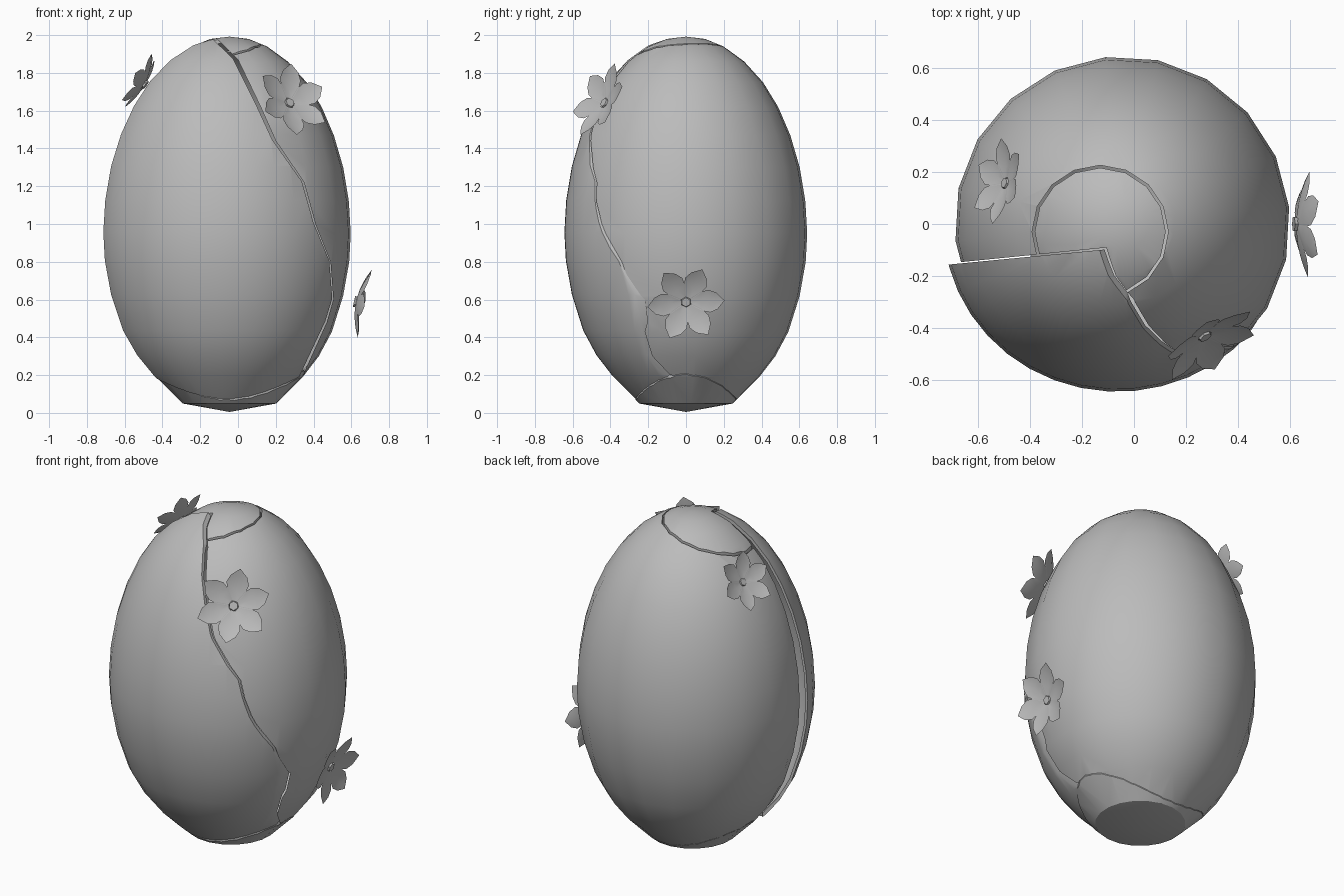
import bpy, bmesh, math
from mathutils import Vector, Matrix

if "Cube" in bpy.data.objects:
    bpy.data.objects.remove(bpy.data.objects["Cube"])

CX = -0.045
grey = bpy.data.materials.new("shell grey")
grey.diffuse_color = (0.5, 0.5, 0.5, 1)
grey.use_nodes = True
grey.node_tree.nodes["Principled BSDF"].inputs["Base Color"].default_value = grey.diffuse_color

# egg outline as (radius, height)
OUTLINE = [(0, .005), (.25, .05), (.39, .19), (.475, .3), (.545, .43), (.605, .62), (.637, .8),
           (.645, .95), (.635, 1.12), (.605, 1.3), (.555, 1.47), (.49, 1.62), (.41, 1.75),
           (.31, 1.86), (.2, 1.94), (.1, 1.98), (0, 1.992)]


def make(name, bm):
    bmesh.ops.recalc_face_normals(bm, faces=bm.faces)
    me = bpy.data.meshes.new(name)
    bm.to_mesh(me)
    bm.free()
    me.materials.append(grey)
    ob = bpy.data.objects.new(name, me)
    bpy.context.collection.objects.link(ob)
    return ob


def smooth(ob):
    bpy.ops.object.select_all(action='DESELECT')
    ob.select_set(True)
    bpy.context.view_layer.objects.active = ob
    bpy.ops.object.shade_smooth_by_angle(angle=math.radians(35))


def egg(name, segs, inset=0.0):
    bm = bmesh.new()
    k = 1 - inset
    rings = []
    for r, z in OUTLINE:
        z = 1 + (z - 1) * k
        n = segs if r else 1
        rings.append([bm.verts.new((CX + r * k * math.cos(2 * math.pi * i / n + .1),
                                    r * k * math.sin(2 * math.pi * i / n + .1), z)) for i in range(n)])
    for a, b in zip(rings, rings[1:]):
        for i in range(segs):
            j = (i + 1) % segs
            vs = [a[i % len(a)], a[j % len(a)], b[j % len(b)], b[i % len(b)]]
            bm.faces.new(list(dict.fromkeys(vs)))
    return make(name, bm)


def column(name, x, y, rx, ry, z, sides):
    """Upright elliptical cutter"""
    bm = bmesh.new()
    m = Matrix.Translation((x, y, z)) @ Matrix.Diagonal((rx, ry, 1, 1))
    bmesh.ops.create_cone(bm, cap_ends=True, segments=sides, radius1=1, radius2=1, depth=1, matrix=m)
    return make(name, bm)


def front_cutter(name, gap):
    """Prism following the jagged crack, seen from the front"""
    edge = [(-.12, 2.2), (-.12, 1.99), (0, 1.87), (.12, 1.62), (.2, 1.44), (.35, 1.22), (.41, 1.0),
            (.49, .8), (.505, .6), (.47, .48), (.335, .18), (.3, -.2), (-1.2, -.2), (-1.2, 2.2)]
    bm = bmesh.new()
    near = [bm.verts.new((x - gap, -1.2, z)) for x, z in edge]
    far = [bm.verts.new((x - gap, -.08 + .1 * x - gap, z)) for x, z in edge]
    bm.faces.new(near)
    bm.faces.new(far[::-1])
    n = len(edge)
    for i in range(n):
        j = (i + 1) % n
        bm.faces.new((near[i], far[i], far[j], near[j]))
    return make(name, bm)


def carve(ob, *steps):
    for op, cutter in steps:
        mod = ob.modifiers.new("cut", 'BOOLEAN')
        mod.operation, mod.object, mod.solver = op, cutter, 'EXACT'
    dg = bpy.context.evaluated_depsgraph_get()
    me = bpy.data.meshes.new_from_object(ob.evaluated_get(dg))
    ob.modifiers.clear()
    ob.data = me
    smooth(ob)


# helpers for cutting the shell
inner = egg("inner_cutter", 40, .022)
front_big, front_small = front_cutter("front_cutter", 0), front_cutter("front_cutter_small", .01)
top_big = column("top_cutter", -.13, -.03, .262, .256, 2, 16)
top_small = column("top_cutter_small", -.13, -.03, .252, .246, 2, 16)
base_big = column("base_cutter", CX, 0, .4, .27, 0, 32)
base_small = column("base_cutter_small", CX, 0, .397, .267, 0, 32)

# shell pieces
D, I = 'DIFFERENCE', 'INTERSECT'
carve(egg("main_shell", 20), (D, inner), (D, front_big), (D, top_big), (D, base_big))
carve(egg("top_fragment", 40), (D, inner), (I, top_small), (D, front_big))
carve(egg("base_fragment", 20), (D, inner), (I, base_small))
front = egg("front_fragment", 40)
carve(front, (D, inner), (I, front_small), (D, base_big))

# front fragment is pried outward on its left side
for v in front.data.vertices:
    v.co.x = .4 + (v.co.x - .4) * 1.04
    v.co.z += .006

for c in (inner, front_big, front_small, top_big, top_small, base_big, base_small):
    bpy.data.objects.remove(c, do_unlink=True)


# flowers: six creased, pointed petals around a small hub
def flower(name, loc, normal, size, turn):
    bm = bmesh.new()
    rows = [(.12, .09), (.38, .24), (.6, .3), (.8, .22), (1, 0)]
    for k in range(6):
        rot = Matrix.Rotation(math.radians(turn + 60 * k), 4, 'Z')
        prev = None
        for r, w in rows:
            h = .06 + .24 * r * r
            pts = [(r, -w, h + .2 * w), (r, 0, h), (r, w, h + .2 * w)] if w else [(r, 0, h)]
            cur = [bm.verts.new(rot @ Vector(p)) for p in pts]
            if prev:
                for s in (0, 1):
                    if len(cur) == 3:
                        bm.faces.new((prev[s], prev[s + 1], cur[s + 1], cur[s]))
                    else:
                        bm.faces.new((prev[s], prev[s + 1], cur[0]))
            prev = cur
    bmesh.ops.create_cone(bm, cap_ends=True, segments=6, radius1=.15, radius2=.12, depth=.1,
                          matrix=Matrix.Translation((0, 0, .06)))
    n = Vector(normal).normalized()
    side = Vector((0, 0, 1)).cross(n).normalized()
    up = n.cross(side)
    m = Matrix((side, up, n)).transposed().to_4x4()
    bm.transform(Matrix.Translation(loc) @ m @ Matrix.Scale(size, 4))
    smooth(make(name, bm))


flower("front_flower", (.265, -.42, 1.635), (.48, -.75, .4), .21, 20)
flower("side_flower", (.612, 0, .59), (.97, 0, -.2), .205, 5)
flower("left_flower", (-.485, .155, 1.735), (-.84, .2, .5), .17, 15)
